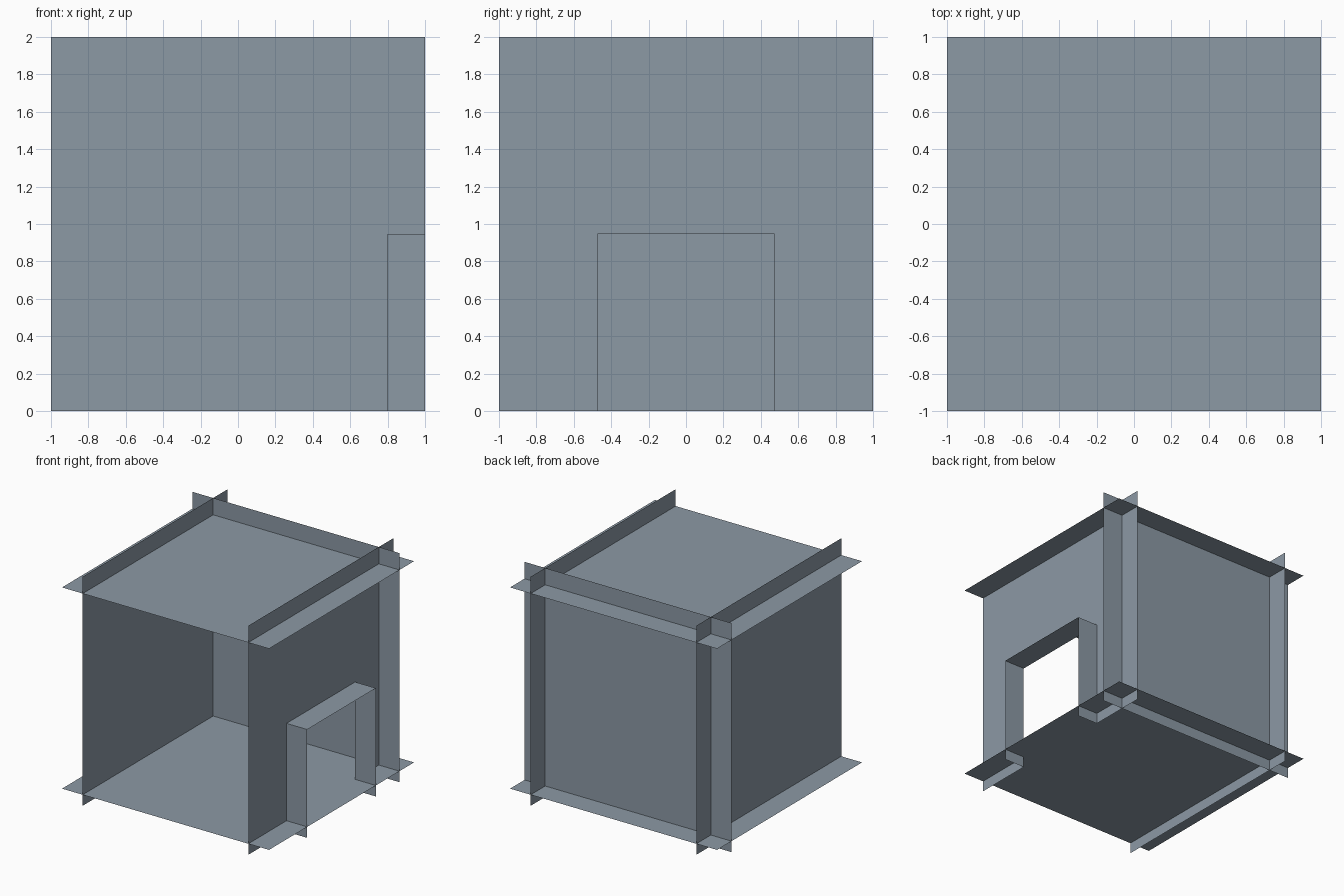
import bpy

if "Cube" in bpy.data.objects:
    bpy.data.objects.remove(bpy.data.objects["Cube"])

# Single slate-blue colour for every sheet
mat = bpy.data.materials.new("slate_blue_grey")
mat.diffuse_color = (0.262, 0.319, 0.376, 1.0)
mat.use_nodes = True
mat.node_tree.nodes["Principled BSDF"].inputs["Base Color"].default_value = mat.diffuse_color

WALL = 0.8                # offset of side and back walls
FLOOR, CEILING = 0.096, 1.853
DOOR_Y, DOOR_Z = 0.473, 0.946


def sheet(name, axis, offset, outline):
    """Flat sheet perpendicular to axis; outline is in the two other axes."""
    verts = []
    for point in outline:
        v = list(point)
        v.insert(axis, offset)
        verts.append(v)
    mesh = bpy.data.meshes.new(name)
    mesh.from_pydata(verts, [], [tuple(range(len(verts)))])
    mesh.materials.append(mat)
    mesh.update()
    obj = bpy.data.objects.new(name, mesh)
    bpy.context.collection.objects.link(obj)
    return obj


def rect(a0, a1, b0, b1):
    return [(a0, b0), (a1, b0), (a1, b1), (a0, b1)]


# Floor and ceiling
sheet("floor", 2, FLOOR, rect(-1, 1, -1, 1))
sheet("ceiling", 2, CEILING, rect(-1, 1, -1, 1))

# Closed walls; the front stays open
sheet("back_wall", 1, WALL, rect(-1, 1, 0, 2))
sheet("left_wall", 0, -WALL, rect(-1, 1, 0, 2))

# Right wall with the doorway cut up from its lower edge
sheet("right_wall", 0, WALL, [
    (-1, 0), (-DOOR_Y, 0), (-DOOR_Y, DOOR_Z), (DOOR_Y, DOOR_Z),
    (DOOR_Y, 0), (1, 0), (1, 2), (-1, 2)])

# Door surround projecting outwards from the right wall
for side, label in ((-1, "front"), (1, "back")):
    sheet("door_jamb_" + label, 1, side * DOOR_Y, rect(WALL, 1, 0, DOOR_Z))
sheet("door_lintel", 2, DOOR_Z, rect(WALL, 1, -DOOR_Y, DOOR_Y))
